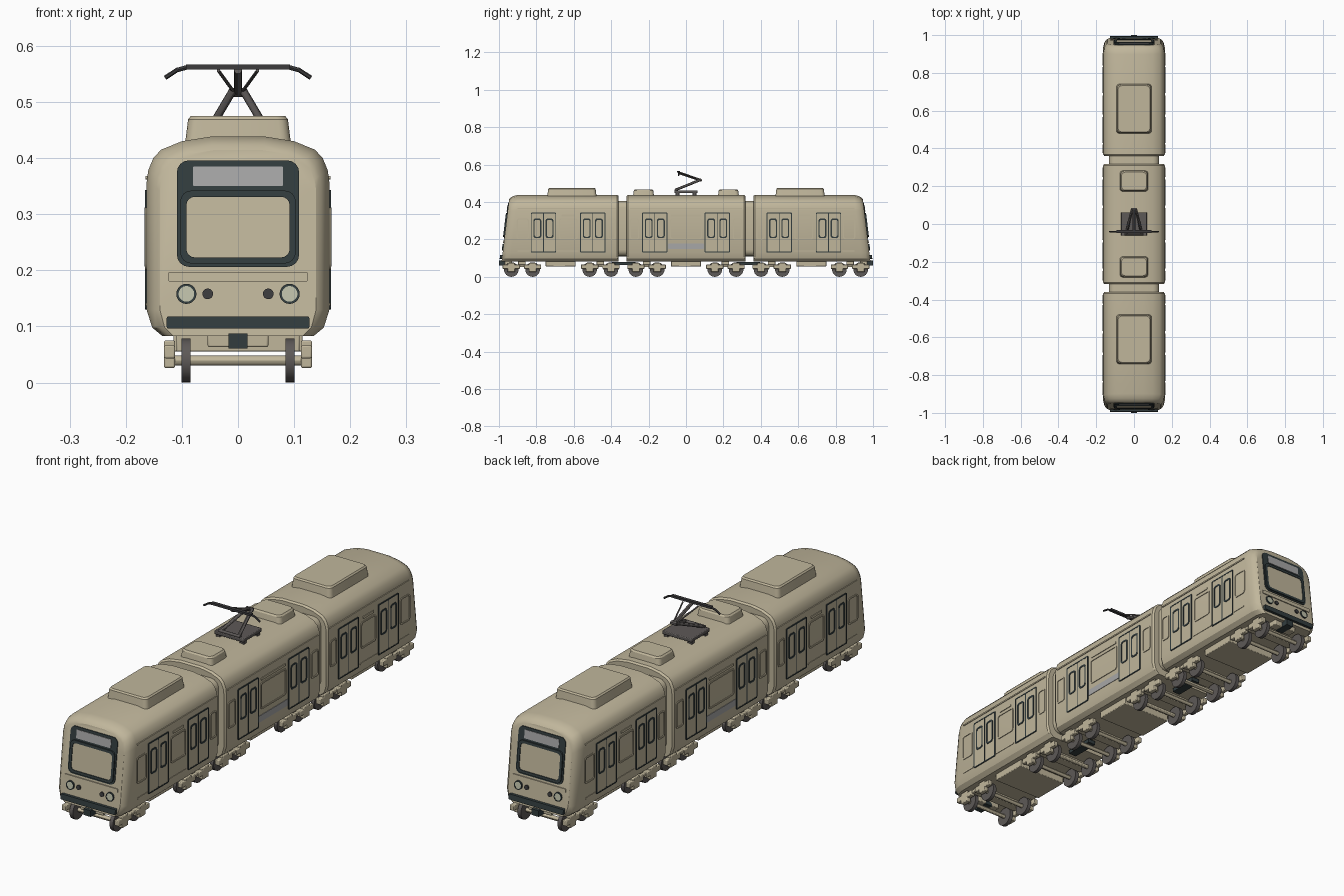
import bpy, bmesh, math
from mathutils import Vector, Matrix

if "Cube" in bpy.data.objects:
    bpy.data.objects.remove(bpy.data.objects["Cube"])


def material(name, rgb):
    m = bpy.data.materials.new(name)
    m.diffuse_color = (*rgb, 1)
    m.use_nodes = True
    m.node_tree.nodes["Principled BSDF"].inputs["Base Color"].default_value = m.diffuse_color
    return m


BEIGE = material("beige_paint", (0.53, 0.47, 0.33))
DARK = material("dark_trim", (0.032, 0.046, 0.048))
GREY = material("display_grey", (0.39, 0.39, 0.39))
STEEL = material("wheel_steel", (0.11, 0.10, 0.096))
BLACK = material("collector_metal", (0.045, 0.044, 0.046))
LENS = material("lamp_lens", (0.52, 0.53, 0.40))


class Part:
    """Collects pieces of one part, then becomes an object."""
    def __init__(self, name, mat):
        self.name, self.mat, self.bm = name, mat, bmesh.new()

    def done(self, bevel=0):
        bmesh.ops.recalc_face_normals(self.bm, faces=self.bm.faces)
        me = bpy.data.meshes.new(self.name)
        self.bm.to_mesh(me)
        self.bm.free()
        me.materials.append(self.mat)
        ob = bpy.data.objects.new(self.name, me)
        bpy.context.collection.objects.link(ob)
        if bevel:
            mod = ob.modifiers.new("bevel", "BEVEL")
            mod.width, mod.segments = bevel, 2
        return ob

    def loft(self, rings):
        vs = [[self.bm.verts.new(p) for p in r] for r in rings]
        n = len(vs[0])
        for a, b in zip(vs, vs[1:]):
            for i in range(n):
                j = (i + 1) % n
                self.bm.faces.new((a[i], a[j], b[j], b[i]))
        self.bm.faces.new(vs[0])
        self.bm.faces.new(vs[-1])

    def box(self, x0, x1, y0, y1, z0, z1):
        c = [(x0, y0), (x1, y0), (x1, y1), (x0, y1)]
        self.loft([[(x, y, z) for x, y in c] for z in (z0, z1)])

    def rod(self, a, b, r, n=12):
        a, b = Vector(a), Vector(b)
        rot = (b - a).to_track_quat('Z', 'Y').to_matrix()
        ring = [rot @ Vector((r * math.cos(t * math.tau / n), r * math.sin(t * math.tau / n), 0)) for t in range(n)]
        self.loft([[a + v for v in ring], [b + v for v in ring]])

    def plate(self, outline, place, depth, base=-0.004):
        self.loft([[place(u, v, d) for u, v in outline] for d in (base, depth)])

    def frame(self, outer, inner, place, depth, base=-0.004):
        loops = [(outer, base), (outer, depth), (inner, depth), (inner, base)]
        vs = [[self.bm.verts.new(place(u, v, d)) for u, v in o] for o, d in loops]
        n = len(outer)
        for k in range(4):
            a, b = vs[k], vs[(k + 1) % 4]
            for i in range(n):
                j = (i + 1) % n
                self.bm.faces.new((a[i], a[j], b[j], b[i]))


def rrect(u0, u1, v0, v1, r, n=4):
    pts = []
    for k, (cu, cv) in enumerate([(u1 - r, v1 - r), (u0 + r, v1 - r), (u0 + r, v0 + r), (u1 - r, v0 + r)]):
        for i in range(n + 1):
            t = math.pi / 2 * (k + i / n)
            pts.append((cu + r * math.cos(t), cv + r * math.sin(t)))
    return pts


def disc(u, v, r, n=20):
    return [(u + r * math.cos(i * math.tau / n), v + r * math.sin(i * math.tau / n)) for i in range(n)]


def side(s):
    return lambda u, v, d: (s * (0.163 + d), u, v)


def nose_y(z):
    return 0.985 - 0.12 * (z - 0.09)


def nose(s):
    return lambda u, v, d: (u, s * (nose_y(v) + d), v)


# Car bodies lofted from one cross-section
HALF = [(0.135, 0.083), (0.153, 0.098), (0.163, 0.13), (0.163, 0.355), (0.160, 0.378),
        (0.151, 0.400), (0.137, 0.415), (0.10, 0.430), (0.05, 0.438)]
SECTION = HALF + [(-x, z) for x, z in reversed(HALF)]


def ring(inset, yf):
    pts = []
    for x, z in SECTION:
        x2 = x * (1 - inset / 0.165)
        z2 = 0.26 + (z - 0.26) * (1 - inset / 0.18) if z > 0.26 else z
        pts.append((x2, yf(z2), z2))
    return pts


for s, nm in ((-1, "front"), (1, "rear")):
    p = Part(nm + "_car_body", BEIGE)
    steps = [(0.024, 0), (0.015, 0.006), (0.006, 0.02), (0, 0.045)]
    rings = [ring(i, lambda z, o=o: s * (nose_y(z) - o)) for i, o in steps]
    rings += [ring(i, lambda z, y=y: s * y) for i, y in ((0, 0.368), (0.006, 0.36))]
    p.loft(rings)
    p.done()
p = Part("middle_car_body", BEIGE)
p.loft([ring(i, lambda z, y=y: y) for i, y in ((0.006, -0.318), (0, -0.31), (0, 0.31), (0.006, 0.318))])
p.done()

# Gangways between the cars
p = Part("gangways", BEIGE)
for s in (-1, 1):
    p.loft([[(x, s * y, z) for x, z in rrect(-0.133, 0.133, 0.11, 0.405, 0.035)] for y in (0.30, 0.375)])
p.done()

# Roof units with tapered sides
p = Part("roof_units", BEIGE)
for s in (-1, 1):
    for yc, hx, hy, top in ((0.61, 0.095, 0.133, 0.475), (0.227, 0.077, 0.058, 0.467)):
        lv = [(0, 0.42), (0.006, top - 0.006), (0.011, top)]
        p.loft([[(x, y, z) for x, y in rrect(-hx + i, hx - i, s * yc - hy + i, s * yc + hy - i, 0.018)] for i, z in lv])
p.done()

# Doors, side windows, trim
leaf = Part("door_leaves", BEIGE)
seal = Part("door_seals", DARK)
dwin = Part("door_window_rims", DARK)
win = Part("side_window_frames", BEIGE)
trim = Part("side_trim", BEIGE)
stripe = Part("side_stripe", GREY)
for s in (-1, 1):
    at = side(s)
    for e in (-1, 1):
        for c in (0.762, 0.498, 0.167):
            y = e * c
            seal.frame(rrect(y - 0.068, y + 0.068, 0.13, 0.343, 0.005), rrect(y - 0.063, y + 0.063, 0.135, 0.338, 0.003), at, 0.003)
            seal.plate(rrect(y - 0.002, y + 0.002, 0.133, 0.34, 0.001), at, 0.003)
            for k in (-1, 1):
                a = y + k * 0.0325
                leaf.plate(rrect(a - 0.0305, a + 0.0305, 0.135, 0.338, 0.003), at, 0.002)
                dwin.frame(rrect(a - 0.021, a + 0.021, 0.207, 0.312, 0.012), rrect(a - 0.0145, a + 0.0145, 0.214, 0.305, 0.009), at, 0.004)
        # windows between and beside the doors
        for a, b in ((0.58, 0.68), (0.375, 0.42), (0.84, 0.905), (0.25, 0.3)):
            lo, hi = sorted((e * a, e * b))
            win.frame(rrect(lo, hi, 0.2, 0.312, 0.012), rrect(lo + 0.006, hi - 0.006, 0.206, 0.306, 0.008), at, 0.003)
        lo, hi = sorted((e * 0.595, e * 0.665))
        trim.plate(rrect(lo, hi, 0.322, 0.332, 0.002), at, 0.003)
        for a, b in ((0.575, 0.69), (0.835, 0.9)):
            lo, hi = sorted((e * a, e * b))
            trim.plate(rrect(lo, hi, 0.136, 0.142, 0.002), at, 0.002)
        lo, hi = sorted((e * 0.375, e * 0.9))
        trim.plate(rrect(lo, hi, 0.362, 0.368, 0.002), at, 0.002)
    win.frame(rrect(-0.085, 0.085, 0.2, 0.312, 0.012), rrect(-0.079, 0.079, 0.206, 0.306, 0.008), at, 0.003)
    trim.plate(rrect(-0.08, 0.08, 0.322, 0.332, 0.002), at, 0.003)
    trim.plate(rrect(-0.3, 0.3, 0.362, 0.368, 0.002), at, 0.002)
    stripe.plate(rrect(-0.096, 0.096, 0.15, 0.177, 0.002), at, 0.002)
for q in (leaf, seal, dwin, win, trim, stripe):
    q.done()

# Cab ends
mask = Part("windscreen_surround", DARK)
glass = Part("windscreen", BEIGE)
sign = Part("destination_display", GREY)
rail = Part("cab_strip", BEIGE)
rims = Part("headlamp_rims", DARK)
lamps = Part("headlamp_lenses", LENS)
marks = Part("marker_lamps", BLACK)
bump = Part("bumpers", DARK)
for s in (-1, 1):
    at = nose(s)
    mask.plate(rrect(-0.109, 0.109, 0.206, 0.396, 0.022), at, 0.003)
    mask.frame(rrect(-0.103, 0.103, 0.212, 0.342, 0.02), rrect(-0.092, 0.092, 0.223, 0.331, 0.015), at, 0.008)
    glass.plate(rrect(-0.092, 0.092, 0.223, 0.331, 0.015), at, 0.005)
    sign.plate(rrect(-0.08, 0.08, 0.35, 0.385, 0.002), at, 0.005)
    rail.plate(rrect(-0.125, 0.125, 0.18, 0.197, 0.004), at, 0.004)
    bump.plate(rrect(-0.127, 0.127, 0.096, 0.118, 0.003), at, 0.012, -0.02)
    bump.box(-0.017, 0.017, s * 0.93, s * 1.0, 0.061, 0.087)
    for k in (-1, 1):
        rims.frame(disc(k * 0.092, 0.158, 0.018), disc(k * 0.092, 0.158, 0.014), at, 0.006)
        lamps.plate(disc(k * 0.092, 0.158, 0.014), at, 0.005)
        marks.plate(disc(k * 0.054, 0.158, 0.0095), at, 0.005)
for q in (mask, glass, sign, rail, rims, lamps, marks, bump):
    q.done()

# Underframe boxes and couplings
under = Part("underframe_boxes", BEIGE)
coup = Part("car_couplings", DARK)
for y in (-0.67, 0, 0.67):
    under.box(-0.115, 0.115, y - 0.08, y + 0.08, 0.055, 0.09)
for s in (-1, 1):
    coup.box(-0.018, 0.018, s * 0.27, s * 0.395, 0.062, 0.078)
    under.box(-0.054, 0.054, s * 0.93, s * 0.97, 0.063, 0.09)
under.done(0.003)
coup.done()

# Bogies
wheel = Part("wheels", STEEL)
axle = Part("axles", BEIGE)
frame = Part("bogie_frames", BEIGE)
for c in (-0.877, -0.458, -0.211, 0.211, 0.458, 0.877):
    frame.box(-0.11, 0.11, c - 0.02, c + 0.02, 0.055, 0.088)
    for k in (-1, 1):
        x0, x1 = sorted((k * 0.114, k * 0.128))
        frame.box(x0, x1, c - 0.06, c + 0.06, 0.052, 0.066)
        for d in (-0.057, 0.057):
            y = c + d
            wheel.rod((k * 0.085, y, 0.039), (k * 0.101, y, 0.039), 0.039, 24)
            x0, x1 = sorted((k * 0.112, k * 0.132))
            frame.box(x0, x1, y - 0.046, y + 0.046, 0.043, 0.066)
            frame.box(x0, x1, y - 0.02, y + 0.02, 0.026, 0.075)
    for d in (-0.057, 0.057):
        axle.rod((-0.118, c + d, 0.039), (0.118, c + d, 0.039), 0.009)
wheel.done()
axle.done()
frame.done(0.003)

# Pantograph
p = Part("pantograph_base", STEEL)
p.box(-0.068, 0.068, -0.062, 0.062, 0.447, 0.462)
for x in (-0.055, 0.055):
    for y in (-0.045, 0.045):
        p.box(x - 0.01, x + 0.01, y - 0.01, y + 0.01, 0.43, 0.45)
p.done(0.003)
p = Part("pantograph_arms", STEEL)
for k in (-1, 1):
    p.rod((k * 0.042, -0.055, 0.465), (k * 0.01, 0.078, 0.519), 0.007)
    p.rod((k * 0.006, 0.078, 0.516), (k * 0.035, -0.03, 0.556), 0.003)
p.rod((-0.05, -0.055, 0.465), (0.05, -0.055, 0.465), 0.006)
p.rod((-0.014, 0.078, 0.517), (0.014, 0.078, 0.517), 0.008)
p.rod((0, 0.078, 0.517), (0, -0.04, 0.557), 0.007)
p.done()
p = Part("pantograph_head", BLACK)
p.box(-0.093, 0.093, -0.047, -0.033, 0.558, 0.567)
for k in (-1, 1):
    p.rod((k * 0.09, -0.04, 0.562), (k * 0.108, -0.04, 0.557), 0.004)
    p.rod((k * 0.107, -0.04, 0.558), (k * 0.13, -0.04, 0.543), 0.004)
p.done()

# Smooth curved parts, keep hard edges
for ob in bpy.context.scene.objects:
    ob.select_set(True)
    bpy.context.view_layer.objects.active = ob
bpy.ops.object.shade_smooth_by_angle(angle=math.radians(30))
